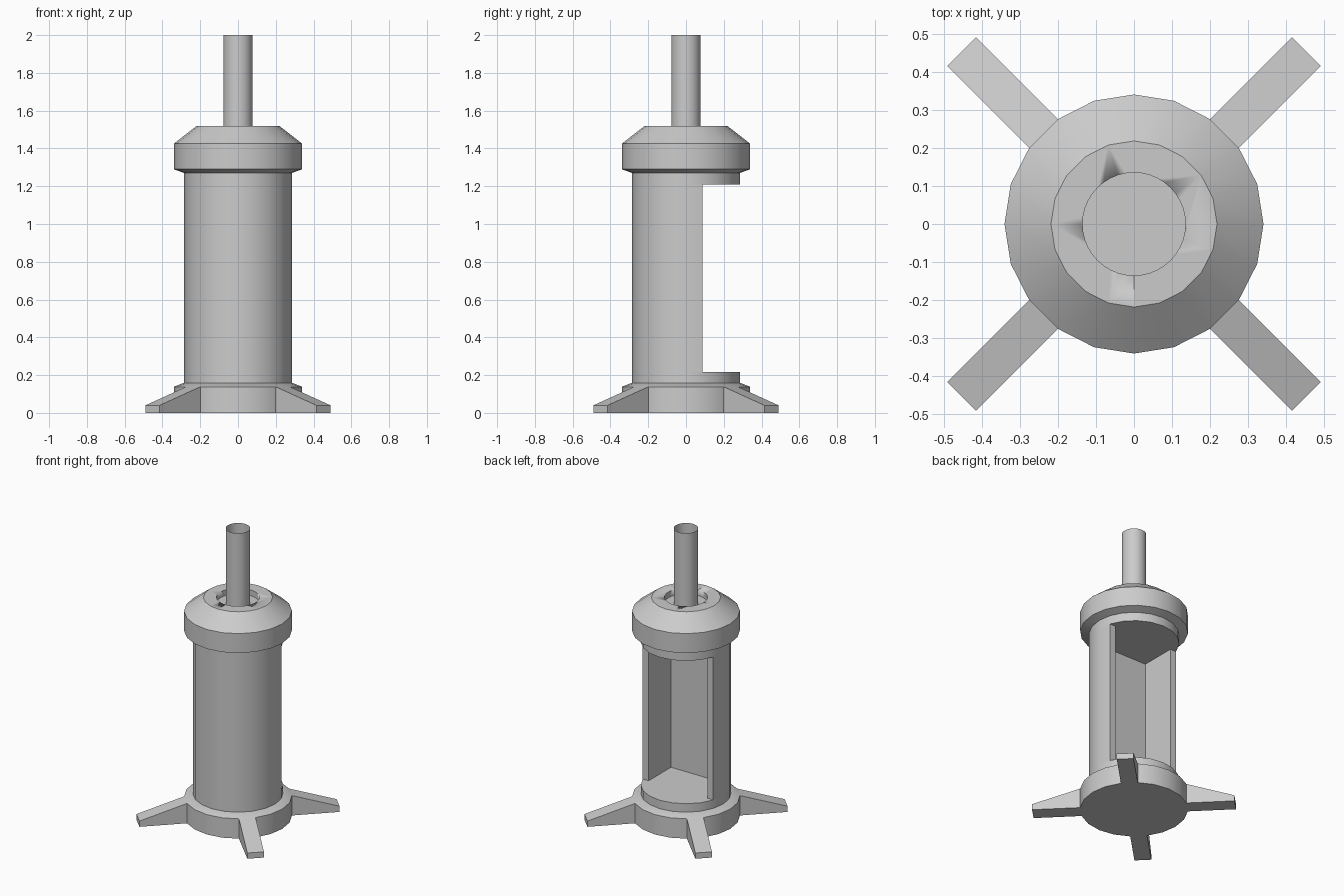
import bpy, bmesh, math

if "Cube" in bpy.data.objects:
    bpy.data.objects.remove(bpy.data.objects["Cube"])

N = 20  # sides of the main round parts


def finish(name, bm):
    bmesh.ops.remove_doubles(bm, verts=bm.verts, dist=1e-5)
    bmesh.ops.recalc_face_normals(bm, faces=bm.faces)
    mesh = bpy.data.meshes.new(name)
    bm.to_mesh(mesh)
    bm.free()
    obj = bpy.data.objects.new(name, mesh)
    bpy.context.collection.objects.link(obj)
    bpy.ops.object.select_all(action='DESELECT')
    obj.select_set(True)
    bpy.context.view_layer.objects.active = obj
    bpy.ops.object.shade_smooth_by_angle(angle=math.radians(30))
    return obj


def turned(name, profile, sides=N, caps=True):
    """Revolve (radius, z) points about the z axis."""
    bm = bmesh.new()
    rings = [[bm.verts.new((r * math.cos(math.tau * i / sides),
                            r * math.sin(math.tau * i / sides), z))
              for i in range(sides)] for r, z in profile]
    for a, b in zip(rings, rings[1:]):
        for i in range(sides):
            j = (i + 1) % sides
            bm.faces.new((a[i], a[j], b[j], b[i]))
    if caps:
        bm.faces.new(rings[0][::-1])
        bm.faces.new(rings[-1])
    return finish(name, bm)


def wall(name, outline, z0, z1):
    """Raise a closed xy outline into an uncapped wall."""
    bm = bmesh.new()
    lo = [bm.verts.new((x, y, z0)) for x, y in outline]
    hi = [bm.verts.new((x, y, z1)) for x, y in outline]
    for i in range(len(lo)):
        j = (i + 1) % len(lo)
        bm.faces.new((lo[i], lo[j], hi[j], hi[i]))
    return finish(name, bm)


R, B = 0.34, 0.285

# Base disc with the lower ledge of the body
turned("base", [(R, 0), (R, 0.138), (B + 0.005, 0.158), (B, 0.158), (B, 0.217)])

# Body wall with a box-shaped opening at the back
arc = [(B * math.cos(math.radians(a)), B * math.sin(math.radians(a)))
       for a in range(162, 379, 18)]
y_cut = B * math.sin(math.radians(18))
wall("body", arc + [(0.226, y_cut), (0.226, -0.158), (-0.226, -0.158), (-0.226, y_cut)],
     0.217, 1.21)

# Head with a round recess in its top
head = turned("head", [(B, 1.21), (B, 1.27), (R, 1.29), (R, 1.425), (0.218, 1.52)])
cutter = turned("recess_cutter", [(0.135, 1.48), (0.135, 1.6)], 40)
cutter.hide_render = True
cutter.hide_viewport = True
cut = head.modifiers.new("recess", 'BOOLEAN')
cut.operation = 'DIFFERENCE'
cut.solver = 'EXACT'
cut.object = cutter

# Open pipe rising from the recess
turned("pipe", [(0.077, 1.48), (0.077, 2.0)], 40, caps=False)

# Four tapered feet growing out of the base sides
root, tip = R * math.cos(math.pi / N), 0.64
half = R * math.sin(math.pi / N)
for k, label in enumerate(("back_right", "back_left", "front_left", "front_right")):
    bm = bmesh.new()
    sides = [[bm.verts.new((x, y, z)) for x, z in
              ((root, 0), (tip, 0), (tip, 0.04), (root, 0.138))] for y in (-half, half)]
    bm.faces.new(sides[0])
    bm.faces.new(sides[1][::-1])
    for i in range(3):  # inner end stays open against the base
        bm.faces.new((sides[0][i], sides[0][i + 1], sides[1][i + 1], sides[1][i]))
    foot = finish(label + "_foot", bm)
    foot.rotation_euler.z = math.radians(45 + 90 * k)
